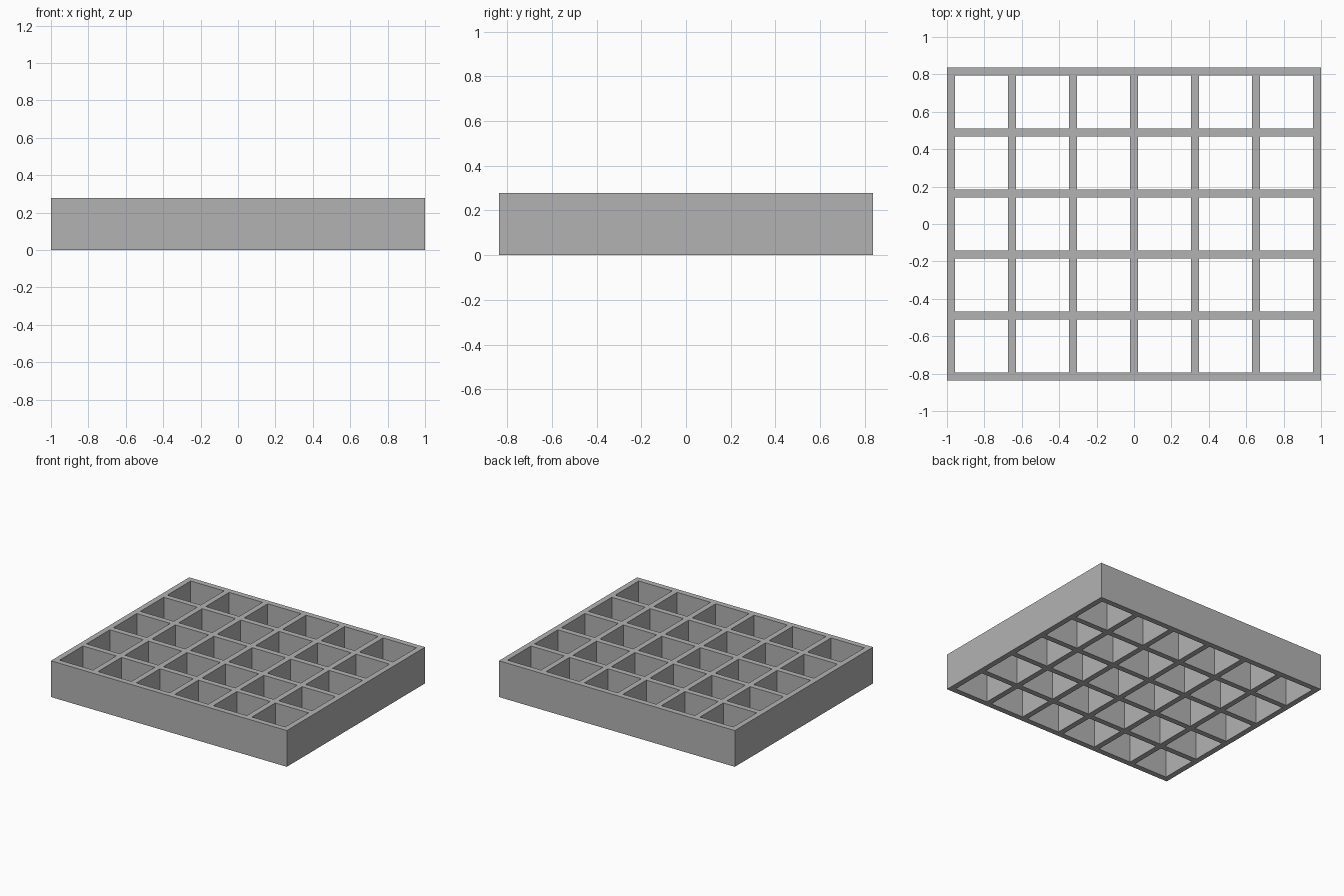
import bpy
import bmesh

cube = bpy.data.objects.get("Cube")
if cube:
    bpy.data.objects.remove(cube, do_unlink=True)

# Overall proportions
COLUMNS, ROWS = 6, 5
WALL, HEIGHT = 0.043, 0.278
PITCH = (2 - WALL) / COLUMNS

grey = bpy.data.materials.new("plain grey")
grey.use_nodes = True
colour = (0.45, 0.45, 0.45, 1)
grey.diffuse_color = colour
grey.node_tree.nodes["Principled BSDF"].inputs["Base Color"].default_value = colour


def wall_lines(cells):
    """Both sides of every wall along one axis, centred on zero."""
    start = -(cells * PITCH + WALL) / 2
    return [start + i * PITCH + side for i in range(cells + 1) for side in (0, WALL)]


# Flat lattice: every face except the open cells
bm = bmesh.new()
xs, ys = wall_lines(COLUMNS), wall_lines(ROWS)
verts = [[bm.verts.new((x, y, 0)) for y in ys] for x in xs]
for i in range(len(xs) - 1):
    for j in range(len(ys) - 1):
        if i % 2 and j % 2:
            continue
        bm.faces.new((verts[i][j], verts[i + 1][j], verts[i + 1][j + 1], verts[i][j + 1]))

# Raise the lattice into full-height walls, open above and below
base = bm.faces[:]
raised = bmesh.ops.extrude_face_region(bm, geom=base, use_keep_orig=True)
top = [v for v in raised["geom"] if isinstance(v, bmesh.types.BMVert)]
bmesh.ops.translate(bm, verts=top, vec=(0, 0, HEIGHT))
bmesh.ops.recalc_face_normals(bm, faces=bm.faces[:])

mesh = bpy.data.meshes.new("grid_tray")
bm.to_mesh(mesh)
bm.free()
mesh.materials.append(grey)
tray = bpy.data.objects.new("grid_tray", mesh)
bpy.context.collection.objects.link(tray)
